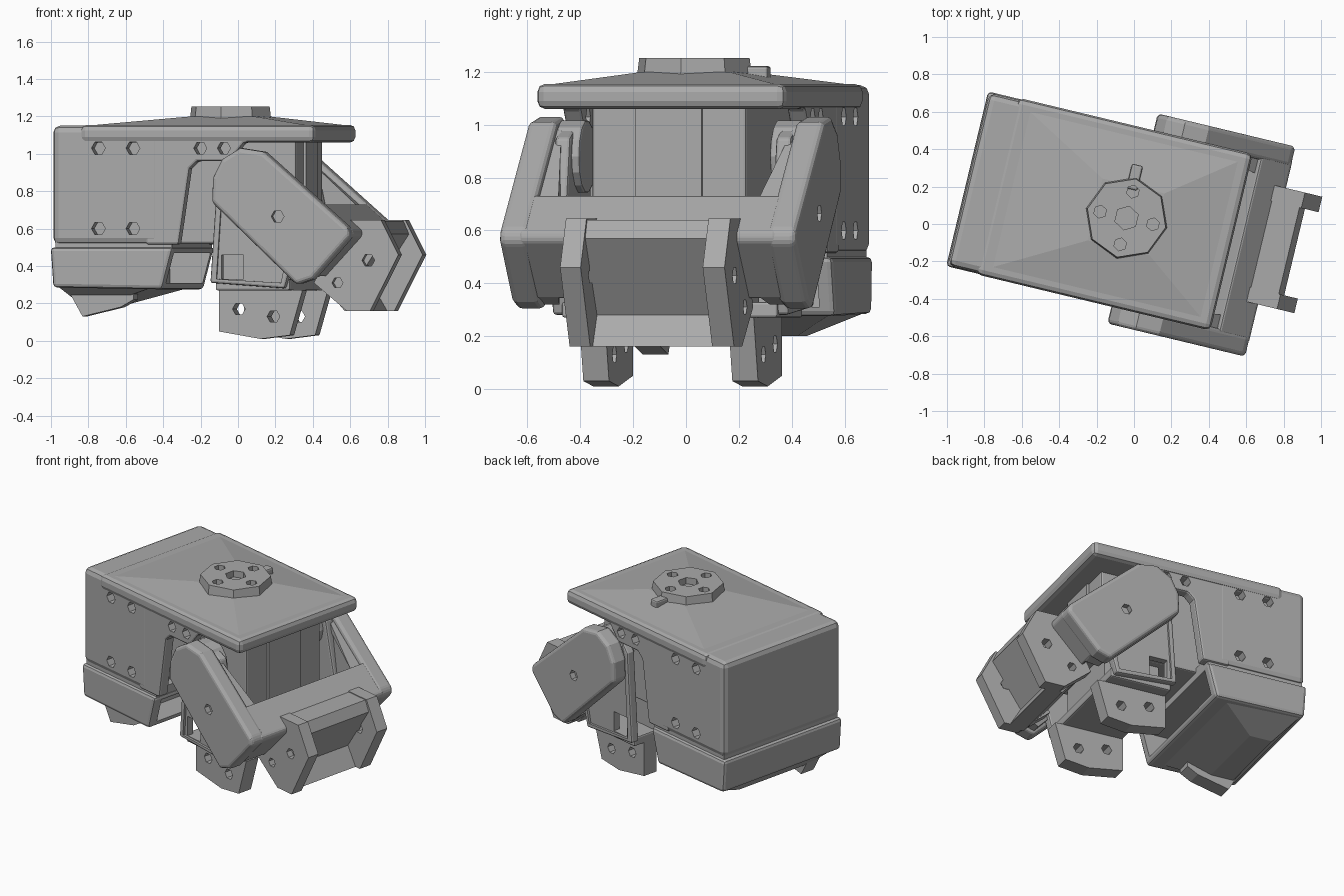
import bpy, bmesh, math
from mathutils import Matrix, Vector

cube = bpy.data.objects.get("Cube")
if cube:
    bpy.data.objects.remove(cube, do_unlink=True)

grey = bpy.data.materials.new("plain_grey")
grey.use_nodes = True
COLOUR = (0.4, 0.4, 0.4, 1)
grey.diffuse_color = COLOUR
grey.node_tree.nodes["Principled BSDF"].inputs["Base Color"].default_value = COLOUR

# The whole device is turned slightly about the vertical axis
PLACE = Matrix.Translation((0.006, 0.026, 0)) @ Matrix.Rotation(math.radians(-13.5), 4, 'Z')


def finish(name, bm, bevel=0.0, segments=2):
    bmesh.ops.recalc_face_normals(bm, faces=bm.faces)
    bm.transform(PLACE)
    mesh = bpy.data.meshes.new(name)
    bm.to_mesh(mesh)
    bm.free()
    mesh.materials.append(grey)
    obj = bpy.data.objects.new(name, mesh)
    bpy.context.collection.objects.link(obj)
    if bevel:
        mod = obj.modifiers.new("bevel", 'BEVEL')
        mod.width, mod.segments = bevel, segments
        mod.limit_method, mod.angle_limit = 'ANGLE', math.radians(40)
    return obj


def add_loft(bm, loop_a, loop_b):
    """Closed solid between two loops of 3D points."""
    a = [bm.verts.new(p) for p in loop_a]
    b = [bm.verts.new(p) for p in loop_b]
    bm.faces.new(a)
    bm.faces.new(b[::-1])
    for i in range(len(a)):
        j = (i + 1) % len(a)
        bm.faces.new((a[i], b[i], b[j], a[j]))


def loft(name, loop_a, loop_b):
    bm = bmesh.new()
    add_loft(bm, loop_a, loop_b)
    return finish(name, bm)


def add_prism(bm, profile, v0, v1):
    """Side profile of (u, z) points swept across the width."""
    add_loft(bm, [(u, v0, z) for u, z in profile], [(u, v1, z) for u, z in profile])


def prism(name, profile, v0, v1, bevel=0.0, segments=2):
    bm = bmesh.new()
    add_prism(bm, profile, v0, v1)
    return finish(name, bm, bevel, segments)


def box(name, u0, u1, v0, v1, z0, z1, bevel=0.0):
    return prism(name, [(u0, z0), (u1, z0), (u1, z1), (u0, z1)], v0, v1, bevel)


def rect(u0, u1, v0, v1, z):
    return [(u0, v0, z), (u1, v0, z), (u1, v1, z), (u0, v1, z)]


def ring(u, z, r, sides=6):
    return [(u + r * math.cos(math.tau * i / sides), z + r * math.sin(math.tau * i / sides))
            for i in range(sides)]


def subtract(obj, cutter):
    cutter.hide_render = True
    cutter.hide_set(True)
    mod = obj.modifiers.new("holes", 'BOOLEAN')
    mod.object, mod.operation, mod.solver = cutter, 'DIFFERENCE', 'EXACT'


def cut(obj, profiles, v0, v1):
    bm = bmesh.new()
    for p in profiles:
        add_prism(bm, p, v0, v1)
    subtract(obj, finish(obj.name + "_cutter", bm))


# Main housing
core = box("housing_core", -0.915, -0.32, -0.475, 0.475, 0.515, 1.15, 0.035)
box("housing_seam", -0.90, -0.26, -0.46, 0.46, 0.48, 0.55)
box("motor_block", -0.34, 0.40, -0.13, 0.13, 0.52, 1.1)
box("motor_block_sides", -0.34, 0.385, -0.30, 0.30, 0.52, 1.1, 0.01)

wall = [(-0.4, 0.515), (-0.22, 0.515), (-0.16, 0.92), (-0.12, 0.96), (0.06, 0.96),
        (0.14, 1.06), (0.46, 1.07), (0.46, 1.14), (-0.4, 1.14)]
wall_holes = [ring(-0.10, 1.03, 0.036), ring(0.03, 1.03, 0.036)]
core_holes = [ring(u, z, 0.038) for u in (-0.66, -0.47) for z in (0.6, 1.03)]
arm = [(-0.015, 0.74), (-0.01, 0.87), (0.04, 0.97), (0.14, 1.03), (0.27, 1.01),
       (0.74, 0.60), (0.745, 0.555), (0.54, 0.33), (0.45, 0.30)]
gusset = [(0.73, 0.575), (0.54, 0.345), (0.46, 0.32), (0.2, 0.6), (0.16, 0.98), (0.26, 0.98),
          (0.58, 0.70)]
link = [(-0.05, 0.31), (0.36, 0.28), (0.42, 0.5), (0.32, 0.95), (0.2, 1.0), (0.05, 0.98), (-0.01, 0.9)]
link_recess = [(-0.015, 0.33), (0.34, 0.31), (0.38, 0.5), (0.28, 0.92), (0.06, 0.94), (0.02, 0.88)]
link_window = [(0.01, 0.33), (0.13, 0.33), (0.13, 0.46), (0.01, 0.46)]
flange = [(0.48, 0.31), (0.66, 0.16), (0.79, 0.16), (0.945, 0.46), (0.85, 0.645), (0.66, 0.645)]
claw = [(-0.03, 0.29), (-0.03, 0.05), (0.2, 0.01), (0.36, 0.03), (0.43, 0.27)]

# Paired parts on both sides; the tip flanges sit a little off centre
for side, s, inner, outer in (("right", -1, 0.21, 0.29), ("left", 1, 0.265, 0.35)):
    w = prism(side + "_wall", wall, s * 0.40, s * 0.474, 0.012)
    cut(w, wall_holes, s * 0.35, s * 0.6)
    cut(core, core_holes, s * 0.41, s * 0.6)
    a = prism(side + "_arm", arm, s * 0.465, s * 0.577, 0.035, 3)
    cut(a, [ring(0.35, 0.665, 0.035)], s * 0.54, s * 0.7)
    # Arms thicken inwards towards the bridge
    loft(side + "_arm_gusset", [(u, s * 0.49, z) for u, z in gusset],
         [(u, s * (0.385 + 0.2 * max(0, 0.58 - u)), z) for u, z in gusset])
    p = prism(side + "_link_plate", link, s * 0.40, s * 0.46, 0.012)
    cut(p, [link_recess], s * 0.445, s * 0.6)
    cut(p, [link_window], s * 0.35, s * 0.6)
    prism(side + "_pivot_disc", ring(0.16, 0.88, 0.14, 14), s * 0.37, s * 0.47, 0.01)
    f = prism(side + "_tip_flange", flange, s * inner, s * outer)
    cut(f, [ring(0.61, 0.31, 0.03), ring(0.78, 0.43, 0.035)], s * 0.15, s * 0.5)
    c = prism(side + "_lower_claw", claw, s * 0.24, s * 0.34)
    cut(c, [ring(0.08, 0.17, 0.035), ring(0.27, 0.13, 0.035)], s * 0.2, s * 0.5)

# Lower housing, open at its inner end, with a tapered underside and small foot
lower = prism("lower_housing", [(-0.91, 0.285), (-0.31, 0.275), (-0.25, 0.5), (-0.925, 0.5)],
              -0.48, 0.48, 0.02)
cut(lower, [[(-0.48, 0.31), (-0.1, 0.31), (-0.1, 0.47), (-0.48, 0.47)]], -0.42, 0.42)
loft("lower_housing_underside", rect(-0.89, -0.36, -0.44, 0.46, 0.29),
     rect(-0.80, -0.65, -0.32, 0.25, 0.2))
prism("lower_foot", [(-0.86, 0.29), (-0.77, 0.13), (-0.56, 0.18), (-0.49, 0.22), (-0.49, 0.29)],
      -0.38, -0.28)

# Swinging bridge, finger tip and lower finger
prism("arm_bridge", [(0.58, 0.735), (0.745, 0.59), (0.745, 0.56), (0.54, 0.34), (0.40, 0.50)],
      -0.5, 0.5, 0.012)
prism("finger_tip_body", [(0.6, 0.64), (0.84, 0.64), (0.87, 0.57), (0.68, 0.28),
                          (0.75, 0.16), (0.64, 0.16), (0.5, 0.32)], -0.25, 0.28)
box("lower_finger_plate", -0.03, 0.38, -0.42, 0.42, 0.27, 0.33, 0.01)
box("lower_finger_body", -0.03, 0.34, -0.25, 0.25, 0.3, 0.54)

# Roof cover rising to the mounting hub
box("roof_cover", -0.76, 0.53, -0.485, 0.485, 1.06, 1.155, 0.03)
loft("roof_slope", rect(-0.73, 0.50, -0.455, 0.455, 1.15), rect(-0.22, 0.12, -0.17, 0.17, 1.2))

bm = bmesh.new()
bmesh.ops.create_cone(bm, cap_ends=True, segments=8, radius1=0.225, radius2=0.215, depth=0.08)
bmesh.ops.translate(bm, verts=bm.verts, vec=(-0.046, -0.005, 1.212))
hub = finish("mounting_hub", bm)
bm = bmesh.new()
spots = [(0.145 * math.cos(i * math.pi / 2), 0.145 * math.sin(i * math.pi / 2), 0.035) for i in range(4)]
for du, dv, rad in spots + [(0, 0, 0.065)]:
    at = Vector((-0.046 + du, -0.005 + dv, 1.25))
    bmesh.ops.create_cone(bm, cap_ends=True, segments=6, radius1=rad, radius2=rad, depth=0.08,
                          matrix=Matrix.Translation(at))
subtract(hub, finish("mounting_hub_cutter", bm))
box("hub_tab", -0.085, -0.025, 0.15, 0.285, 1.15, 1.222, 0.01)
